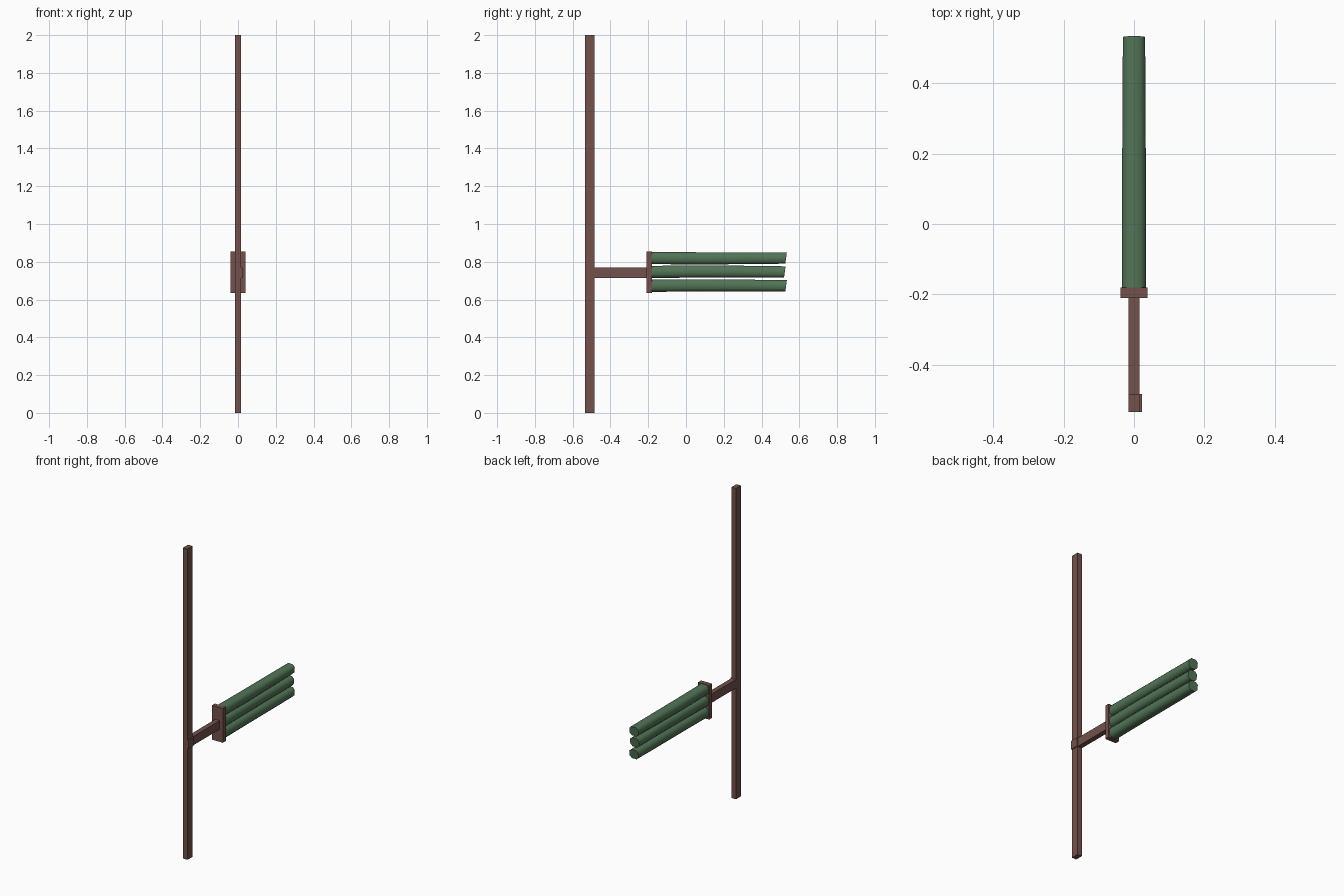
import bpy, bmesh, math

if "Cube" in bpy.data.objects:
    bpy.data.objects.remove(bpy.data.objects["Cube"])


def material(name, rgb):
    m = bpy.data.materials.new(name)
    m.diffuse_color = (*rgb, 1)
    m.use_nodes = True
    m.node_tree.nodes["Principled BSDF"].inputs["Base Color"].default_value = m.diffuse_color
    return m


BROWN = material("dark brown wood", (0.17, 0.083, 0.072))
GREEN = material("leaf green", (0.085, 0.175, 0.095))


def finish(name, bm, mat):
    bmesh.ops.recalc_face_normals(bm, faces=bm.faces)
    me = bpy.data.meshes.new(name)
    bm.to_mesh(me)
    bm.free()
    me.materials.append(mat)
    ob = bpy.data.objects.new(name, me)
    bpy.context.collection.objects.link(ob)
    return ob


def box(name, x, y, z):
    bm = bmesh.new()
    bmesh.ops.create_cube(bm, size=1)
    for v in bm.verts:
        for i, (a, b) in enumerate((x, y, z)):
            v.co[i] = (a + b) / 2 + v.co[i] * (b - a)
    return finish(name, bm, BROWN)


# Rounded-square cross-section, 8 sided
HALF, CUT = 0.034, 0.018
SECTION = [(HALF, -CUT), (HALF, CUT), (CUT, HALF), (-CUT, HALF),
           (-HALF, CUT), (-HALF, -CUT), (-CUT, -HALF), (CUT, -HALF)]


def stalk(name, z, end, slant, bend):
    """Slightly bent, tapering stalk with a slanted tip, running along y."""
    bm = bmesh.new()
    rings = []
    stations = ((-0.18, 1.0, 0), (0.07, 1.0, bend), (0.32, 0.97, bend * 0.5), (end, 0.93, 0))
    for k, (y, s, dz) in enumerate(stations):
        tilt = slant if k == len(stations) - 1 else 0
        rings.append([bm.verts.new((px * s, y + tilt * pz / HALF, z + dz + pz * s * 0.95))
                      for px, pz in SECTION])
    n = len(SECTION)
    for a, b in zip(rings, rings[1:]):
        for i in range(n):
            j = (i + 1) % n
            bm.faces.new((a[i], a[j], b[j], b[i]))
    bm.faces.new(rings[0])
    bm.faces.new(rings[-1])
    ob = finish(name, bm, GREEN)
    bpy.context.view_layer.objects.active = ob
    ob.select_set(True)
    bpy.ops.object.shade_smooth_by_angle(angle=math.radians(50))
    ob.select_set(False)


# Upright pole, joint block, side arm and end plate
box("pole", (-0.016, 0.016), (-0.535, -0.485), (0, 2))
box("joint_block", (-0.016, 0.023), (-0.535, -0.483), (0.715, 0.771))
box("arm", (-0.016, 0.016), (-0.49, -0.205), (0.715, 0.771))
box("end_plate", (-0.039, 0.039), (-0.21, -0.18), (0.635, 0.855))

# Three stacked green stalks
stalk("upper_stalk", 0.82, 0.53, 0.004, -0.002)
stalk("middle_stalk", 0.746, 0.523, 0.004, 0.003)
stalk("lower_stalk", 0.673, 0.53, 0.004, 0.002)
